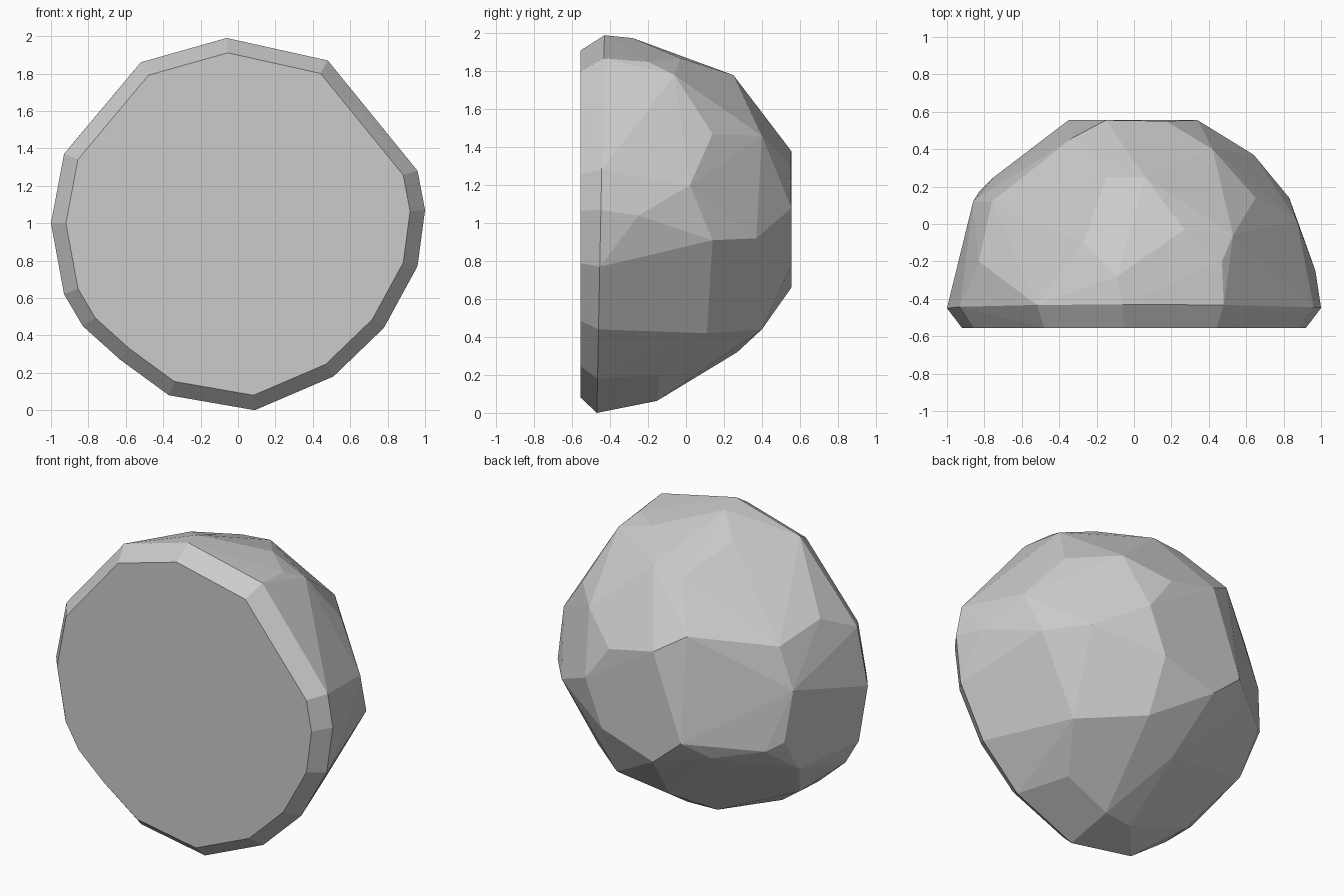
import bpy, bmesh, math

# Rim around the flat front (x, z), widest outline of the boulder
rim = [(-.52, 1.86), (-.06, 1.99), (.48, 1.87), (.96, 1.28), (1, 1.07), (.96, .77),
       (.78, .44), (.51, .18), (.09, 0), (-.37, .08), (-.63, .27), (-.83, .45),
       (-.93, .62), (-1, 1), (-.93, 1.37)]

# Corners of the chipped dome behind it (x, y, z)
dome = [
    # flat back facet
    (-.15, .555, 1.38), (.17, .55, 1.31), (.34, .555, 1.08), (.22, .555, .78),
    (-.15, .555, .66), (-.35, .555, .83),
    # top
    (-.09, -.28, 1.975), (-.27, -.1, 1.88), (.27, -.03, 1.87), (.06, .25, 1.78),
    (-.15, .25, 1.76), (.47, -.2, 1.85), (.53, -.06, 1.78),
    # right
    (.65, .14, 1.47), (.42, .4, 1.46), (.64, .37, .92), (.83, .14, .91),
    (.87, .02, 1.2), (.97, -.25, 1.04),
    # left
    (-.33, .46, 1.49), (-.76, .12, 1.41), (-.86, .12, 1.15), (-.83, .17, .82),
    (-.75, .25, .77), (-.82, 0, .58), (-.48, .42, .72), (-.83, -.2, 1.49),
    # underside
    (.22, .4, .44), (-.07, .27, .32), (.56, .11, .42), (.39, -.14, .2),
    (.09, -.15, .065), (-.11, -.17, .06), (-.63, -.27, .28)]

# Boulder: front face (rim pulled inward), rim and dome wrapped in one hull
bm = bmesh.new()
for x, z in rim:
    bm.verts.new((x, -.47 + .02 * z, z))
    bm.verts.new((x * .92, -.555, 1 + (z - 1) * .92))
for p in dome:
    bm.verts.new(p)
bmesh.ops.convex_hull(bm, input=bm.verts[:])
bmesh.ops.delete(bm, geom=[v for v in bm.verts if not v.link_faces], context='VERTS')
bmesh.ops.dissolve_limit(bm, angle_limit=math.radians(2), verts=bm.verts[:], edges=bm.edges[:])
bmesh.ops.recalc_face_normals(bm, faces=bm.faces[:])

mesh = bpy.data.meshes.new("boulder")
bm.to_mesh(mesh)
bm.free()
boulder = bpy.data.objects.new("boulder", mesh)
bpy.context.collection.objects.link(boulder)
